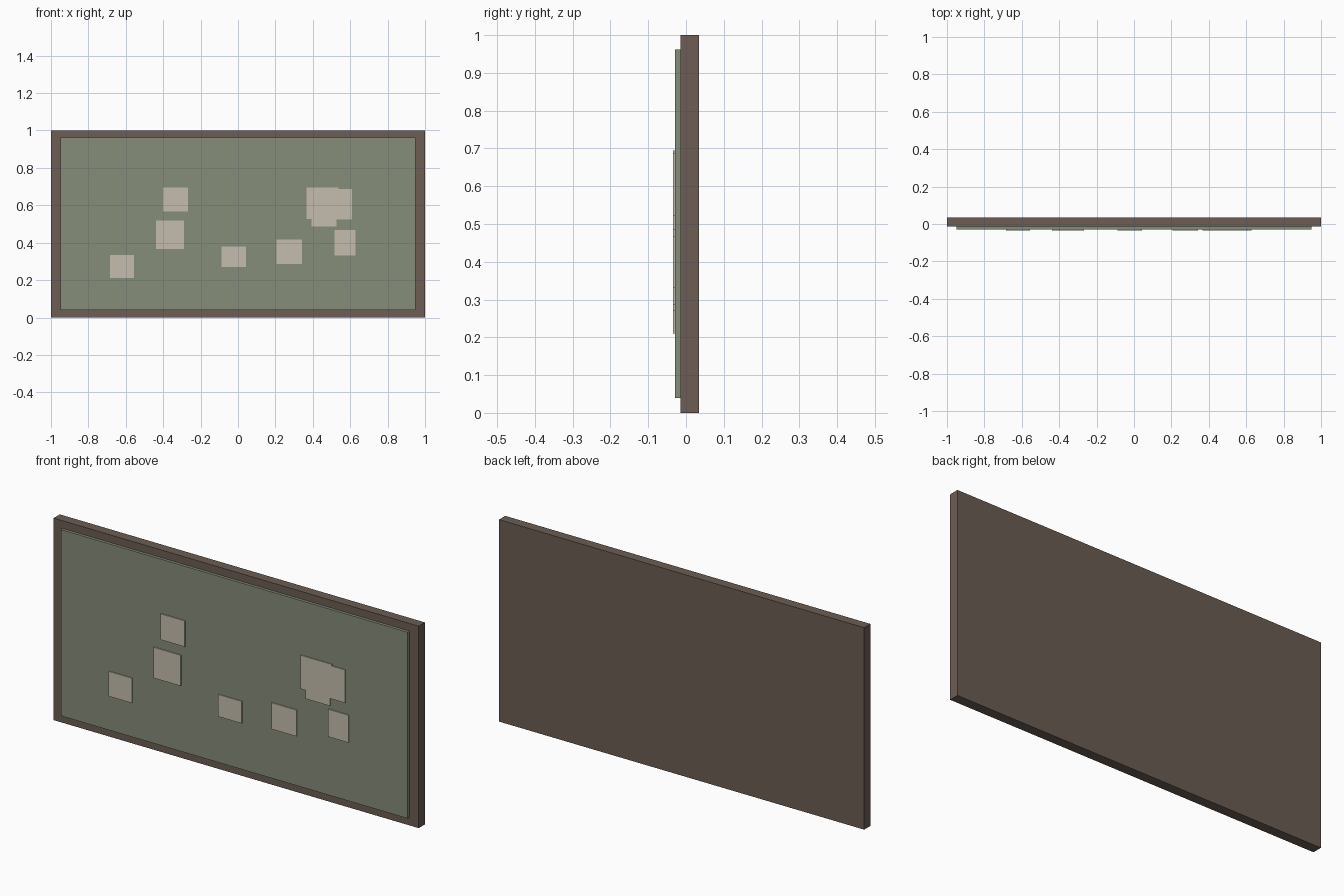
import bpy

if "Cube" in bpy.data.objects:
    bpy.data.objects.remove(bpy.data.objects["Cube"])


def material(name, rgb):
    m = bpy.data.materials.new(name)
    m.diffuse_color = (*rgb, 1)
    m.use_nodes = True
    m.node_tree.nodes["Principled BSDF"].inputs["Base Color"].default_value = m.diffuse_color
    return m


def box(name, x0, x1, y0, y1, z0, z1, mat):
    bpy.ops.mesh.primitive_cube_add(
        size=1, location=((x0 + x1) / 2, (y0 + y1) / 2, (z0 + z1) / 2))
    ob = bpy.context.object
    ob.name = name
    ob.scale = (x1 - x0, y1 - y0, z1 - z0)
    bpy.ops.object.transform_apply(location=False, rotation=False, scale=True)
    ob.data.materials.append(mat)
    return ob


wood = material("frame_brown", (0.15, 0.11, 0.088))
green = material("board_green", (0.235, 0.266, 0.19))
paper = material("paper_cream", (0.55, 0.51, 0.42))

# Backing frame and raised pin board
box("frame", -1, 1, -0.0145, 0.034, 0, 1, wood)
box("board", -0.95, 0.95, -0.029, -0.0145, 0.04, 0.962, green)

# Pinned notes: x0, x1, z0, z1 (the last three overlap)
notes = [
    (-0.685, -0.557, 0.210, 0.333),
    (-0.402, -0.268, 0.566, 0.694),
    (-0.439, -0.290, 0.366, 0.518),
    (-0.087, 0.044, 0.270, 0.379),
    (0.207, 0.343, 0.286, 0.416),
    (0.516, 0.628, 0.331, 0.467),
    (0.367, 0.537, 0.528, 0.694),
    (0.393, 0.527, 0.486, 0.620),
    (0.460, 0.610, 0.523, 0.686),
]
for i, (x0, x1, z0, z1) in enumerate(notes):
    box(f"note_{i + 1}", x0, x1, -0.034, -0.029, z0, z1, paper)
